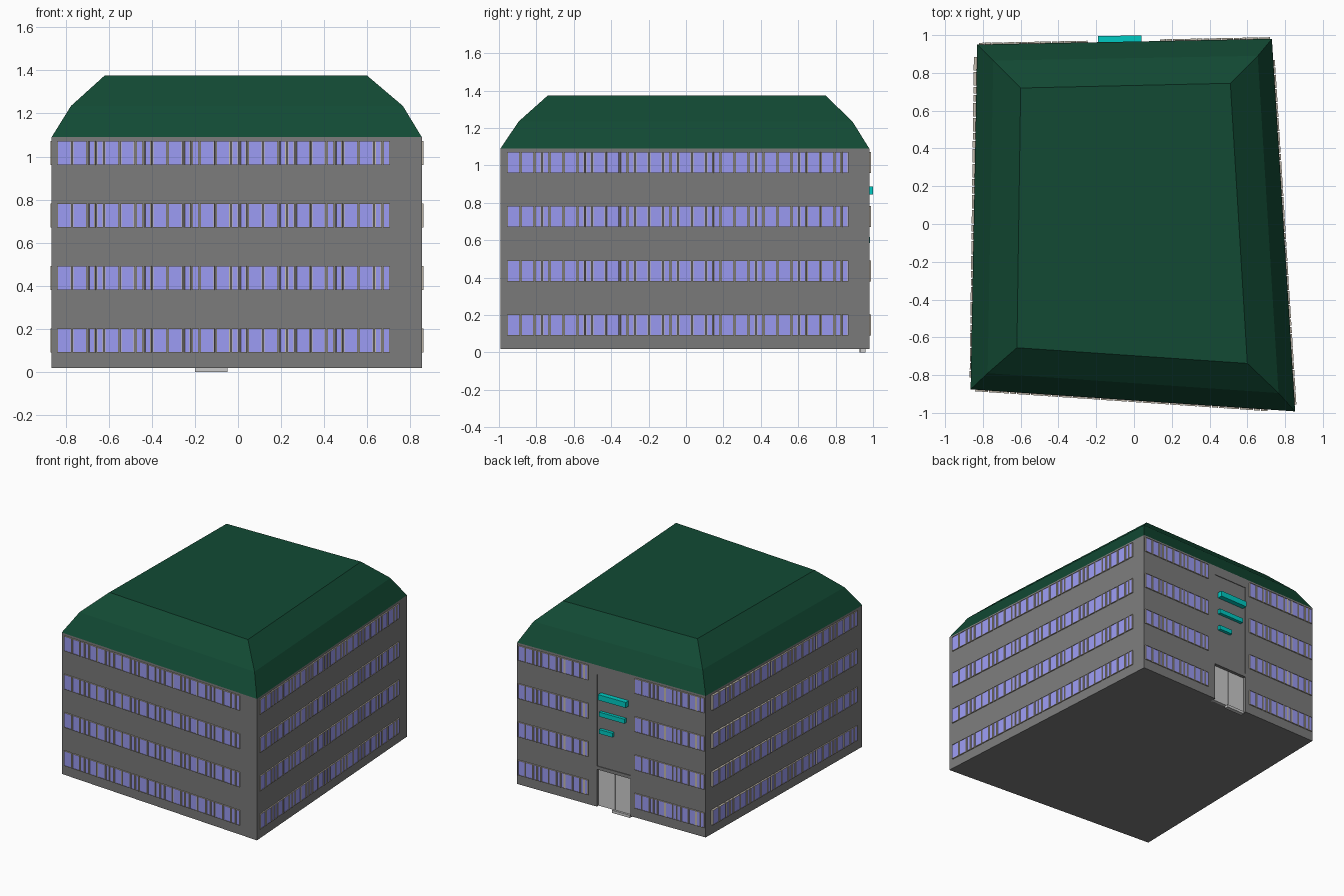
import bpy, bmesh
from mathutils import Vector

if "Cube" in bpy.data.objects:
    bpy.data.objects.remove(bpy.data.objects["Cube"])

def mat(name, rgb):
    m = bpy.data.materials.new(name)
    m.diffuse_color = (*rgb, 1)
    m.use_nodes = True
    m.node_tree.nodes["Principled BSDF"].inputs["Base Color"].default_value = m.diffuse_color
    return m

WALL = mat("wall_grey", (0.2, 0.2, 0.2))
ROOF = mat("roof_green", (0.006, 0.068, 0.034))
GLASS = mat("window_blue", (0.33, 0.33, 0.9))
FRAME = mat("frame_cream", (0.55, 0.5, 0.42))
SIGN = mat("sign_teal", (0.0, 0.6, 0.55))
DOOR = mat("door_grey", (0.72, 0.72, 0.72))

def finish(bm, name, material):
    bmesh.ops.recalc_face_normals(bm, faces=bm.faces)
    me = bpy.data.meshes.new(name)
    bm.to_mesh(me)
    bm.free()
    ob = bpy.data.objects.new(name, me)
    bpy.context.collection.objects.link(ob)
    me.materials.append(material)
    return ob

def loft(name, rings, material):
    """Stack of four-cornered rings (corners, z), closed at both ends."""
    bm = bmesh.new()
    vs = [[bm.verts.new((x, y, z)) for x, y in c] for c, z in rings]
    for a, b in zip(vs, vs[1:]):
        for i in range(4):
            bm.faces.new((a[i], a[(i + 1) % 4], b[(i + 1) % 4], b[i]))
    bm.faces.new(vs[0][::-1])
    bm.faces.new(vs[-1])
    return finish(bm, name, material)

class Wall:
    """Local frame on a wall: u along it, d outward, z up."""
    def __init__(self, p0, p1):
        self.o = Vector((*p0, 0))
        self.u = (Vector((*p1, 0)) - self.o).normalized()
        self.n = self.u.cross(Vector((0, 0, 1)))

    def box(self, bm, u0, u1, d0, d1, z0, z1):
        v = [bm.verts.new(self.o + self.u * u + self.n * d + Vector((0, 0, z)))
             for z in (z0, z1) for u, d in ((u0, d0), (u1, d0), (u1, d1), (u0, d1))]
        for f in ((0, 1, 2, 3), (4, 5, 6, 7), (0, 1, 5, 4),
                  (1, 2, 6, 5), (2, 3, 7, 6), (3, 0, 4, 7)):
            bm.faces.new([v[i] for i in f])

    def part(self, name, material, *boxes):
        bm = bmesh.new()
        for b in boxes:
            self.box(bm, *b)
        return finish(bm, name, material)

# Body and mansard roof on a skewed footprint
base = [(-0.865, -0.875), (0.853, -0.992), (0.73, 0.98), (-0.83, 0.95)]
mid = [(-0.775, -0.79), (0.765, -0.895), (0.655, 0.89), (-0.745, 0.865)]
top = [(-0.62, -0.655), (0.60, -0.738), (0.51, 0.745), (-0.60, 0.72)]
body = loft("body", [(base, 0.018), (base, 1.09)], WALL)
loft("roof", [(base, 1.09), (mid, 1.235), (top, 1.375)], ROOF)

front, right, back, _ = (Wall(base[i], base[(i + 1) % 4]) for i in range(4))
# The left window bands lean slightly away from their wall
left = Wall((-0.838, 0.95), (-0.862, -0.875))

# Recessed entrance bay cut into the back wall
E0, E1 = 0.66, 0.94
for name, depth, z0, z1 in (("bay_cutter", -0.005, -0.1, 1.02),
                            ("door_cutter", -0.04, -0.1, 0.30)):
    cutter = back.part(name, WALL, (E0, E1, depth, 0.1, z0, z1))
    mod = body.modifiers.new(name, 'BOOLEAN')
    mod.operation, mod.solver, mod.object = 'DIFFERENCE', 'EXACT', cutter
    cutter.hide_render = True
    cutter.hide_set(True)

# Double door, lintel and sill
c = (E0 + E1) / 2
back.part("doors", DOOR, (E0, c - 0.002, -0.05, -0.02, 0.018, 0.298),
          (c + 0.002, E1, -0.05, -0.02, 0.018, 0.298))
back.part("door_lintel", WALL, (E0, E1, -0.02, 0.0, 0.30, 0.325))
back.part("door_sill", DOOR, (0.78, 0.93, -0.035, -0.005, 0.0, 0.02))

# Blank sign strips above the door
back.part("sign_strips", SIGN, *[(0.69, 0.69 + w, -0.01, d, z, z + h) for w, d, z, h in
          ((0.23, 0.032, 0.845, 0.042), (0.21, 0.018, 0.715, 0.034), (0.11, 0.018, 0.585, 0.032))])

# Window bands: repeating wide and narrow panes, each with a thin frame
PATTERN = (0.060, 0.060, 0.024, 0.024)
GAP, BAR, RAIL = 0.016, 0.005, 0.003
FLOORS = [0.093 + 0.29 * i for i in range(4)]

def window_band(wall, name, u0, u1):
    panes, frames = bmesh.new(), bmesh.new()
    unit = sum(PATTERN) + GAP * len(PATTERN)
    count = round((u1 - u0) / unit)
    k = (u1 - u0) / (count * unit)
    for z0 in FLOORS:
        z1 = z0 + 0.107
        u = u0
        for w in PATTERN * count:
            a, b = u, u + w * k
            wall.box(panes, a, b, -0.015, 0.006, z0, z1)
            for f in ((a - BAR, a, z0 - RAIL, z1 + RAIL), (b, b + BAR, z0 - RAIL, z1 + RAIL),
                      (a, b, z0 - RAIL, z0), (a, b, z1, z1 + RAIL)):
                wall.box(frames, f[0], f[1], -0.015, 0.009, f[2], f[3])
            u = b + GAP * k
    finish(panes, name + "_panes", GLASS)
    finish(frames, name + "_frames", FRAME)

window_band(front, "front_windows", 0.03, 1.585)
window_band(right, "right_windows", 0.04, 1.875)
window_band(left, "left_windows", 0.07, 1.775)
window_band(back, "back_windows_a", 0.015, 0.60)
window_band(back, "back_windows_b", 0.98, 1.56)
